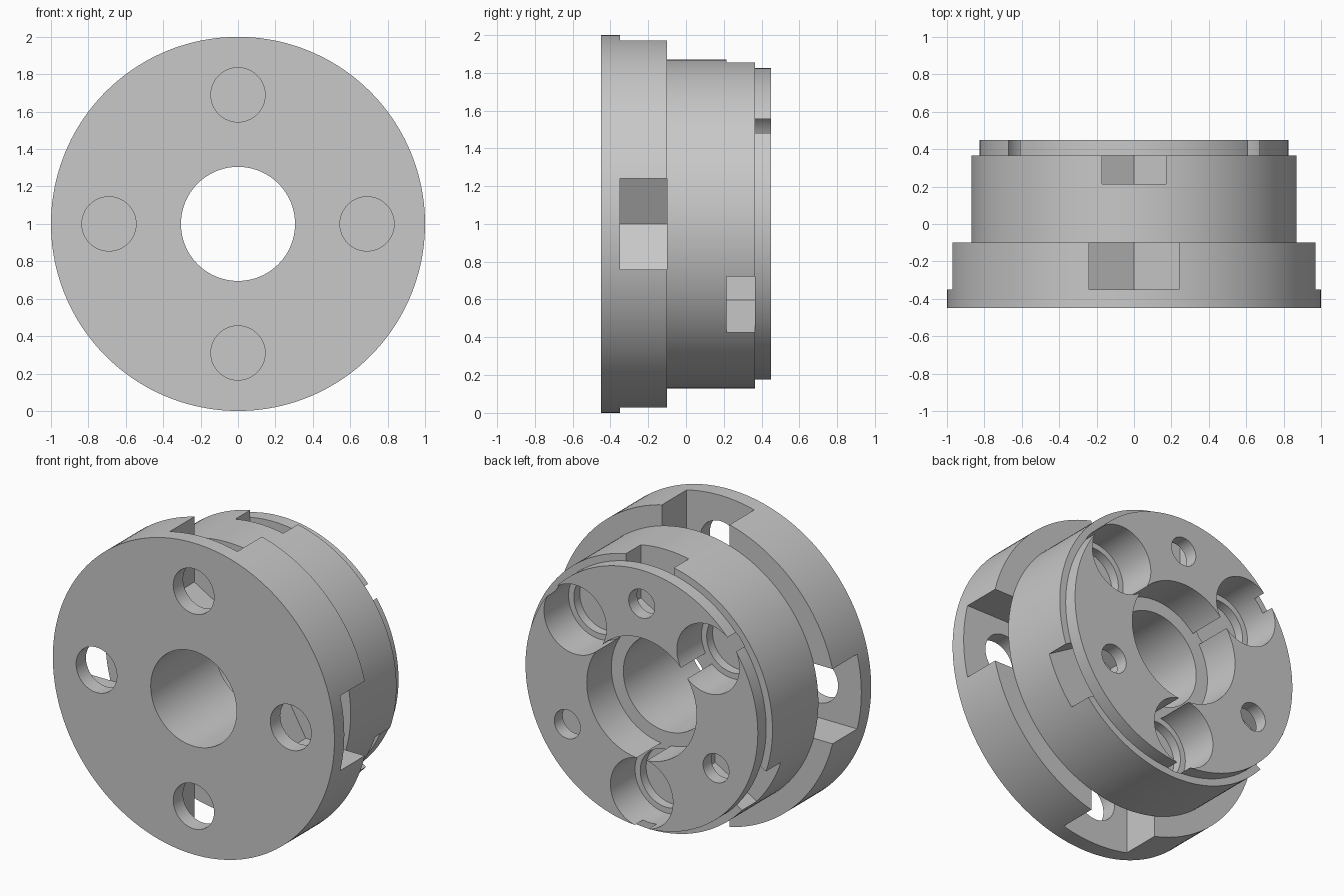
import bpy
import bmesh
import math

cube = bpy.data.objects.get("Cube")
if cube:
    bpy.data.objects.remove(cube, do_unlink=True)

CENTRE_Z = 1.0
FRONT, POCKET, FLANGE_BACK, STEP, BACK = -0.45, -0.35, -0.1, 0.365, 0.45
NUT_FLOOR, SEAT = 0.215, 0.2

grey = bpy.data.materials.new("plain grey")
grey.use_nodes = True
colour = (0.58, 0.58, 0.58, 1)
grey.diffuse_color = colour
grey.node_tree.nodes["Principled BSDF"].inputs["Base Color"].default_value = colour


def circle(radius, x=0.0, z=0.0, sides=64):
    """Outline of a circle in the x-z plane."""
    steps = [2 * math.pi * i / sides for i in range(sides)]
    return [(x + radius * math.cos(a), z + radius * math.sin(a)) for a in steps]


def polar(radius, degrees):
    a = math.radians(degrees)
    return radius * math.cos(a), radius * math.sin(a)


def nut_slot(half, radius, degrees):
    """Outline of a hexagonal nut trap that opens outward."""
    side = half / math.sqrt(3)
    shape = [(radius - 2 * side, 0), (radius - side, -half), (1.3, -half),
             (1.3, half), (radius - side, half)]
    c, s = polar(1, degrees)
    return [(r * c - t * s, r * s + t * c) for r, t in shape]


def loft(name, sections):
    """Closed solid along y through a list of (outline, y) sections."""
    bm = bmesh.new()
    rings = [[bm.verts.new((x, y, z + CENTRE_Z)) for x, z in outline]
             for outline, y in sections]
    for a, b in zip(rings, rings[1:]):
        for i in range(len(a)):
            j = (i + 1) % len(a)
            bm.faces.new((a[i], a[j], b[j], b[i]))
    bm.faces.new(rings[0])
    bm.faces.new(rings[-1])
    bmesh.ops.recalc_face_normals(bm, faces=bm.faces)
    mesh = bpy.data.meshes.new(name)
    bm.to_mesh(mesh)
    bm.free()
    obj = bpy.data.objects.new(name, mesh)
    bpy.context.collection.objects.link(obj)
    return obj


# Stepped hub: wide flange, drum and narrow rear rim
flange, drum, rim = [circle(r, sides=160) for r in (1.0, 0.87, 0.825)]
hub = loft("stepped_hub", [(flange, FRONT), (flange, FLANGE_BACK),
                           (drum, FLANGE_BACK), (drum, STEP),
                           (rim, STEP), (rim, BACK)])
hub.data.materials.append(grey)

cutters = []


def cut(name, outline, y0, y1):
    cutters.append(loft(name, [(outline, y0), (outline, y1)]))


# Central bore with a wider rear seat
cut("bore", circle(0.305, sides=96), FRONT - 0.1, BACK + 0.1)
cut("bore_seat", circle(0.39, sides=96), SEAT, BACK + 0.1)

# Flange bolt holes with nut traps behind the front plate
for angle in (0, 90, 180, 270):
    cut("flange_nut_trap", nut_slot(0.24, 0.69, angle), POCKET, FLANGE_BACK)
    cut("flange_bolt_hole", circle(0.145, *polar(0.69, angle)), FRONT - 0.1, -0.25)

# Rear bolt holes with smaller nut traps
for angle in (90, 210, 330):
    cut("rear_nut_trap", nut_slot(0.17, 0.61, angle), NUT_FLOOR, STEP)
    cut("rear_bolt_hole", circle(0.092, *polar(0.61, angle)), 0.3, BACK + 0.1)

# Rear bearing seats with a shallow relief
for angle in (39, 141, 270):
    x, z = polar(0.607, angle)
    cut("bearing_seat", circle(0.222, x, z), SEAT, BACK + 0.1)
    cut("bearing_relief", circle(0.185, x, z), 0.14, 0.3)

# Apply the cuts
for cutter in cutters:
    mod = hub.modifiers.new(cutter.name, "BOOLEAN")
    mod.operation = "DIFFERENCE"
    mod.solver = "EXACT"
    mod.object = cutter
    cutter.hide_render = True

bpy.context.view_layer.update()
graph = bpy.context.evaluated_depsgraph_get()
result = bpy.data.meshes.new_from_object(hub.evaluated_get(graph))
hub.modifiers.clear()
hub.data = result
for cutter in cutters:
    bpy.data.objects.remove(cutter, do_unlink=True)
result.materials.clear()
result.materials.append(grey)
for face in result.polygons:
    face.material_index = 0

# Smooth the round walls and keep the edges sharp
bpy.ops.object.select_all(action="DESELECT")
hub.select_set(True)
bpy.context.view_layer.objects.active = hub
bpy.ops.object.shade_smooth_by_angle(angle=math.radians(30))
